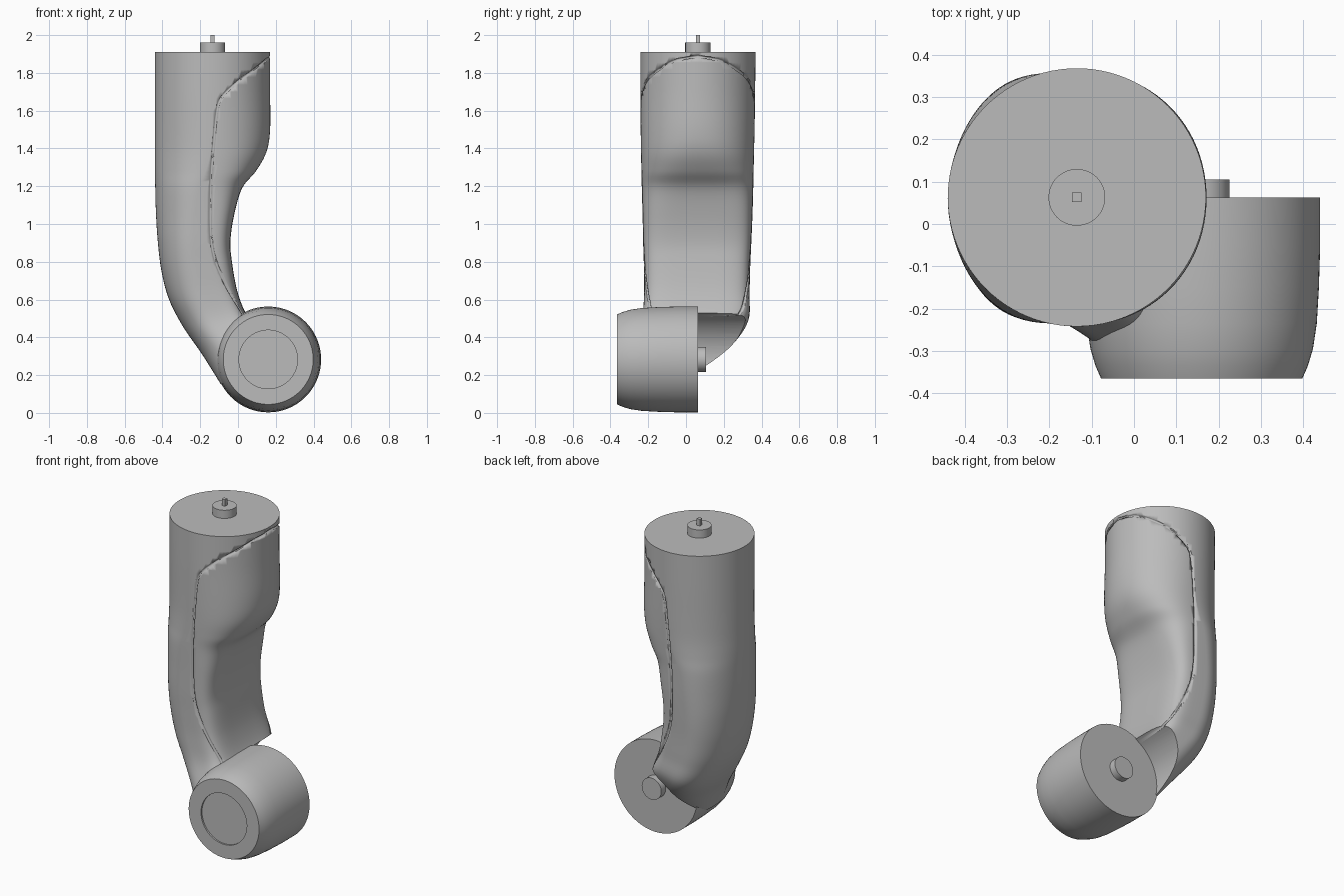
import bpy, bmesh, math
from mathutils import Vector
from mathutils.bvhtree import BVHTree

if "Cube" in bpy.data.objects:
    bpy.data.objects.remove(bpy.data.objects["Cube"])

grey = bpy.data.materials.new("light_grey")
grey.use_nodes = True
grey.diffuse_color = (0.5, 0.5, 0.5, 1)
grey.node_tree.nodes["Principled BSDF"].inputs["Base Color"].default_value = (0.5, 0.5, 0.5, 1)


def finish(name, bm, angle=35):
    bmesh.ops.recalc_face_normals(bm, faces=bm.faces)
    mesh = bpy.data.meshes.new(name)
    bm.to_mesh(mesh)
    bm.free()
    mesh.materials.append(grey)
    ob = bpy.data.objects.new(name, mesh)
    bpy.context.collection.objects.link(ob)
    bpy.ops.object.select_all(action='DESELECT')
    ob.select_set(True)
    bpy.context.view_layer.objects.active = ob
    bpy.ops.object.shade_smooth_by_angle(angle=math.radians(angle))
    return ob


def loft(bm, rings):
    """Skin closed rings of points and cap both ends."""
    loops = [[bm.verts.new(p) for p in ring] for ring in rings]
    for a, b in zip(loops, loops[1:]):
        for i in range(len(a)):
            j = (i + 1) % len(a)
            bm.faces.new((a[i], a[j], b[j], b[i]))
    bm.faces.new(loops[0])
    bm.faces.new(loops[-1])


def turned(name, profile, place, n=96):
    """Solid of revolution; profile holds (radius, distance along axis)."""
    bm = bmesh.new()
    loft(bm, [[place(r * math.cos(t), r * math.sin(t), d)
               for t in (2 * math.pi * i / n for i in range(n))] for r, d in profile])
    return finish(name, bm)


def smooth_path(points, steps):
    """Catmull-Rom interpolation of tuples of any length."""
    out = []
    for i in range(len(points) - 1):
        a, b, c, d = (points[min(max(i + k, 0), len(points) - 1)] for k in (-1, 0, 1, 2))
        for s in range(steps):
            t = s / steps
            out.append([0.5 * (2 * q + (r - p) * t + (2 * p - 5 * q + 4 * r - s4) * t * t
                               + (3 * q - p - 3 * r + s4) * t ** 3)
                        for p, q, r, s4 in zip(a, b, c, d)])
    out.append(list(points[-1]))
    return out


# Arm sections: outer x, z; inner x, z; front y, back y; inner and outer squareness
SECTIONS = [
    (-.44, 1.91, .17, 1.91, -.242, .368, 2, 2),
    (-.44, 1.70, .17, 1.70, -.242, .366, 2, 2),
    (-.44, 1.50, .17, 1.50, -.24, .363, 2.1, 2),
    (-.44, 1.38, .15, 1.38, -.238, .36, 2.3, 2),
    (-.44, 1.28, .095, 1.28, -.236, .358, 2.7, 2),
    (-.438, 1.19, .022, 1.19, -.234, .356, 3.4, 2),
    (-.434, 1.05, -.02, 1.05, -.23, .352, 4.5, 2),
    (-.424, .90, -.04, .91, -.227, .346, 5, 2.1),
    (-.405, .75, -.032, .80, -.223, .34, 5, 2.2),
    (-.365, .60, -.005, .65, -.222, .336, 5, 2.3),
    (-.29, .455, .04, .53, -.235, .33, 5, 2.4),
    (-.19, .31, .10, .45, -.285, .25, 4, 2.4),
    (-.09, .15, .15, .36, -.35, .09, 3, 2.4),
]


def section_ring(s, n=96):
    lx, lz, rx, rz, y0, y1, e_in, e_out = s
    mid = Vector(((lx + rx) / 2, (y0 + y1) / 2, (lz + rz) / 2))
    half = Vector(((rx - lx) / 2, 0, (rz - lz) / 2))
    ring = []
    for i in range(n):
        t = 2 * math.pi * i / n
        c, w = math.cos(t), math.sin(t)
        p = 2 / (e_in if c > 0 else e_out)
        u = math.copysign(abs(c) ** p, c)
        v = math.copysign(abs(w) ** p, w)
        ring.append(mid + half * u + Vector((0, v * (y1 - y0) / 2, 0)))
    return ring


bm = bmesh.new()
loft(bm, [section_ring(s) for s in smooth_path(SECTIONS, 6)])
bmesh.ops.recalc_face_normals(bm, faces=bm.faces)
surface = BVHTree.FromBMesh(bm)
arm = finish("arm", bm)

# Panel seam: a thin tube laid on the arm surface, cut out as a groove
SEAM = [(.03, .515), (-.05, .65), (-.118, .80), (-.145, .95), (-.145, 1.2), (-.13, 1.42),
        (-.11, 1.61), (-.08, 1.68), (0, 1.755), (.09, 1.82), (.15, 1.87)]
route = smooth_path(SEAM, 6)


def on_surface(x, z, side):
    hit = surface.ray_cast(Vector((x, side, z)), Vector((0, -side, 0)))[0]
    return hit or surface.find_nearest(Vector((x, .063, z)))[0]


seam_points = ([on_surface(x, z, -1) for x, z in route] + [Vector((.17, .063, 1.888))]
               + [on_surface(x, z, 1) for x, z in reversed(route)])
curve = bpy.data.curves.new("seam_path", 'CURVE')
curve.dimensions = '3D'
curve.bevel_depth = 0.008
curve.bevel_resolution = 1
curve.use_fill_caps = True
spline = curve.splines.new('POLY')
spline.points.add(len(seam_points) - 1)
for sp, p in zip(spline.points, seam_points):
    sp.co = (*p, 1)
path = bpy.data.objects.new("seam_path", curve)
bpy.context.collection.objects.link(path)
bpy.context.view_layer.update()
tube_mesh = bpy.data.meshes.new_from_object(path.evaluated_get(bpy.context.evaluated_depsgraph_get()))
bpy.data.objects.remove(path)
tube_mesh.materials.clear()
tube_mesh.materials.append(grey)
seam_cutter = bpy.data.objects.new("seam_cutter", tube_mesh)
bpy.context.collection.objects.link(seam_cutter)


# Joint housing at the lower end, turned around the y axis
def joint_axis(a, b, d):
    return (.16 + a, d, .283 + b)


turned("joint_housing", [(.001, -.355), (.155, -.355), (.155, -.365), (.238, -.365), (.251, -.335),
                         (.263, -.295), (.272, -.235), (.277, -.15), (.28, -.05), (.28, .063),
                         (.001, .063)], joint_axis)
turned("joint_boss", [(.066, .05), (.066, .105)], joint_axis, 48)

# Concave clearance behind the joint
clearance = turned("clearance_cutter", [(.272, .06), (.272, .6)], joint_axis)

for cutter in (clearance, seam_cutter):
    cutter.hide_render = True
    mod = arm.modifiers.new(cutter.name, 'BOOLEAN')
    mod.operation = 'DIFFERENCE'
    mod.solver = 'EXACT'
    mod.object = cutter
    bpy.context.view_layer.objects.active = arm
    bpy.ops.object.modifier_apply(modifier=mod.name)
    bpy.data.objects.remove(cutter)


# Top connector and its square pin
def top_axis(a, b, d):
    return (-.135 + a, .063 + b, d)


turned("top_boss", [(.067, 1.90), (.067, 1.96)], top_axis, 48)
bm = bmesh.new()
bmesh.ops.create_cube(bm, size=1)
bmesh.ops.scale(bm, vec=(.022, .022, .05), verts=bm.verts)
bmesh.ops.translate(bm, vec=(-.135, .063, 1.975), verts=bm.verts)
finish("top_pin", bm)
